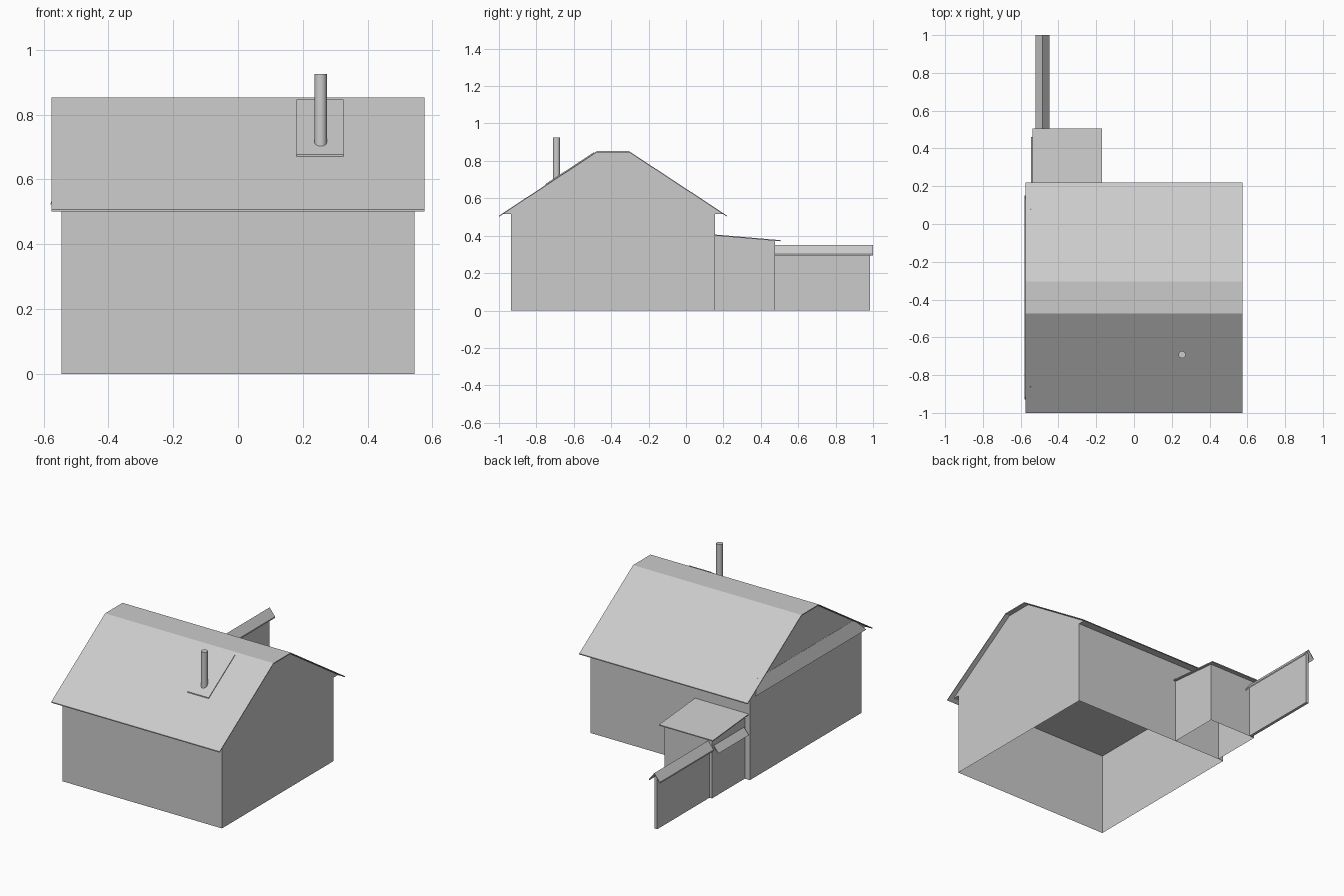
import bpy
import bmesh
from mathutils import Vector

old = bpy.data.objects.get("Cube")
if old:
    bpy.data.objects.remove(old, do_unlink=True)

GREY = (0.6, 0.6, 0.6, 1.0)
mat = bpy.data.materials.new("plain_grey")
mat.use_nodes = True
mat.diffuse_color = GREY
mat.node_tree.nodes["Principled BSDF"].inputs["Base Color"].default_value = GREY


def finish(name, bm):
    bmesh.ops.recalc_face_normals(bm, faces=bm.faces)
    mesh = bpy.data.meshes.new(name)
    bm.to_mesh(mesh)
    bm.free()
    mesh.materials.append(mat)
    obj = bpy.data.objects.new(name, mesh)
    bpy.context.collection.objects.link(obj)
    return obj


def prism(name, profile, start, end, axis="x", open_bottom=False):
    """Extrude a profile (horizontal, z) along the x or y axis."""
    def place(p, along):
        return (along, p[0], p[1]) if axis == "x" else (p[0], along, p[1])
    bm = bmesh.new()
    face = bm.faces.new([bm.verts.new(place(p, start)) for p in profile])
    ext = bmesh.ops.extrude_face_region(bm, geom=[face])
    moved = [v for v in ext["geom"] if isinstance(v, bmesh.types.BMVert)]
    step = Vector(place((0, 0), end - start))
    bmesh.ops.translate(bm, verts=moved, vec=step)
    if open_bottom:
        floor = [f for f in bm.faces if all(v.co.z < 0.001 for v in f.verts)]
        bmesh.ops.delete(bm, geom=floor, context="FACES_ONLY")
    return finish(name, bm)


def strip(name, path, start, end, axis="x", thickness=0.006):
    """Thin sheet that follows a path, thickened straight down."""
    under = [(h, z - thickness) for h, z in reversed(path)]
    return prism(name, path + under, start, end, axis)


def sheet(name, corners, thickness=0.005):
    bm = bmesh.new()
    bm.faces.new([bm.verts.new(c) for c in corners])
    obj = finish(name, bm)
    mod = obj.modifiers.new("thickness", "SOLIDIFY")
    mod.thickness = thickness
    mod.offset = 0
    return obj


# Main house: hollow walls with a ceiling, closed attic, folded roof
prism("house_walls", [(-0.935, 0), (0.155, 0), (0.155, 0.515), (-0.935, 0.515)],
      -0.545, 0.545, open_bottom=True)
prism("attic", [(-0.98, 0.515), (-0.475, 0.846), (-0.305, 0.846), (0.2, 0.515)],
      -0.545, 0.545)
strip("main_roof", [(-1, 0.507), (-0.475, 0.852), (-0.305, 0.852), (0.22, 0.507)],
      -0.575, 0.575)

# Small sloping canopies on the right-hand side
sheet("gable_canopy", [(-0.577, -0.93, 0.523), (-0.577, 0.15, 0.523),
                       (-0.545, 0.08, 0.6), (-0.545, -0.86, 0.6)])
sheet("annex_canopy", [(-0.543, 0.165, 0.28), (-0.543, 0.46, 0.28),
                       (-0.51, 0.46, 0.32), (-0.51, 0.165, 0.32)])

# Lean-to annex behind the house
prism("annex_walls", [(0.155, 0), (0.475, 0), (0.475, 0.373), (0.155, 0.4)],
      -0.51, -0.185, open_bottom=True)
strip("annex_roof", [(0.155, 0.406), (0.505, 0.376)], -0.537, -0.17)

# Garden wall with a ridged coping
prism("garden_wall", [(-0.493, 0), (-0.475, 0), (-0.475, 0.335), (-0.493, 0.335)],
      0.475, 0.985, axis="y")
strip("wall_coping", [(-0.521, 0.303), (-0.484, 0.35), (-0.447, 0.303)],
      0.475, 1.0, axis="y", thickness=0.008)

# Flashing plate and stove pipe on the front roof slope
strip("pipe_flashing", [(-0.75, 0.677), (-0.492, 0.846)], 0.18, 0.325)
bpy.ops.mesh.primitive_cylinder_add(vertices=24, radius=0.019, depth=0.245,
                                    location=(0.255, -0.692, 0.8025))
pipe = bpy.context.object
pipe.name = "stove_pipe"
pipe.data.materials.append(mat)
bpy.ops.object.shade_smooth_by_angle()
